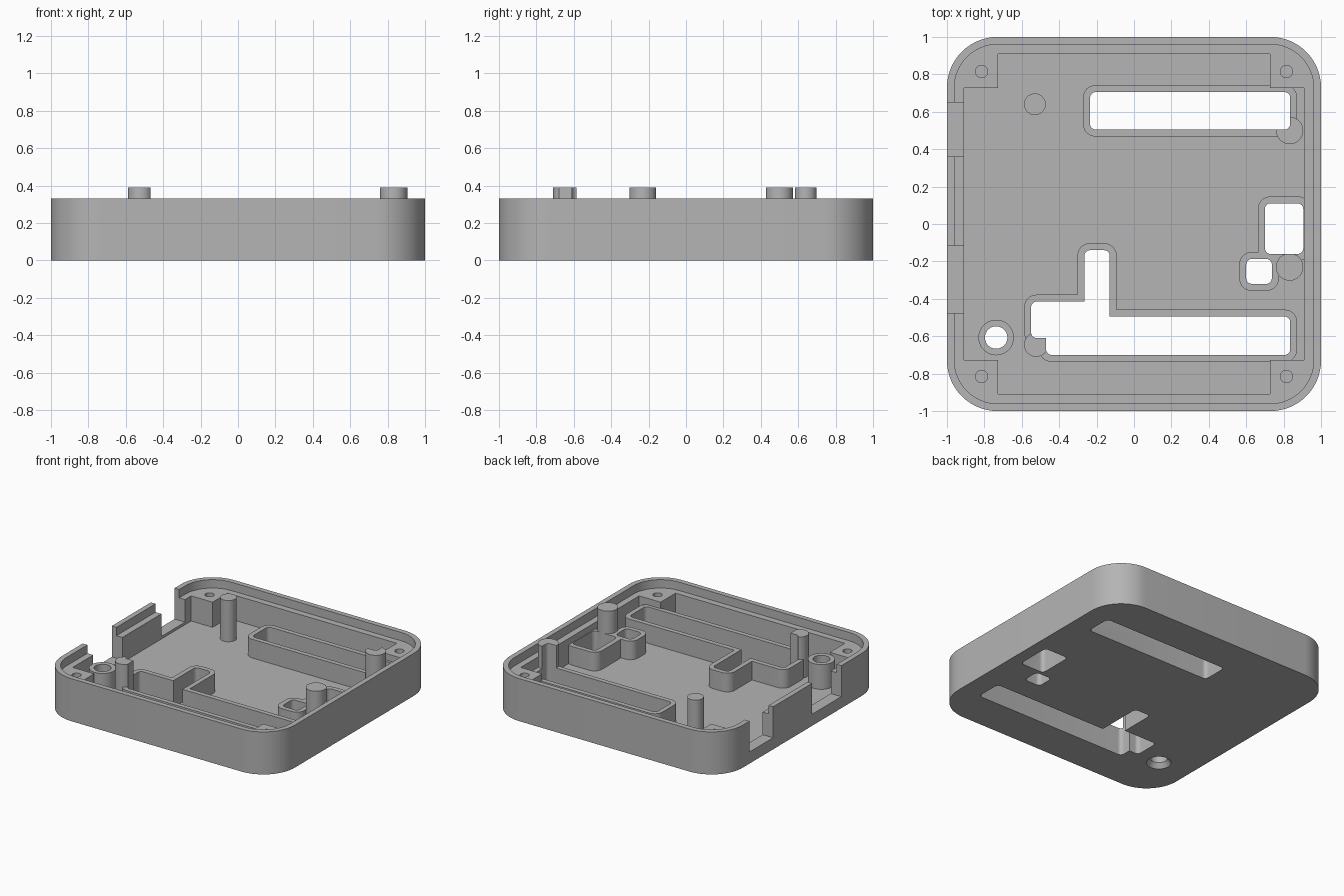
import bpy, bmesh, math
from mathutils import Vector

if "Cube" in bpy.data.objects:
    bpy.data.objects.remove(bpy.data.objects["Cube"], do_unlink=True)

HEIGHT, LEDGE, FLOOR, RIM, POST = 0.33, 0.265, 0.07, 0.215, 0.39
WALL = 0.037      # thickness of the raised rims round the openings
ROOT = 0.03       # raised parts start inside the floor

grey = bpy.data.materials.new("plain grey")
grey.use_nodes = True
grey.diffuse_color = (0.46, 0.46, 0.46, 1)
grey.node_tree.nodes["Principled BSDF"].inputs["Base Color"].default_value = grey.diffuse_color


def rect(x0, x1, y0, y1):
    return [(x0, y0), (x1, y0), (x1, y1), (x0, y1)]


def corners(points):
    """Each corner with its incoming and outgoing directions (counter-clockwise)."""
    pts = [Vector(p) for p in points]
    for i, p in enumerate(pts):
        yield p, (p - pts[i - 1]).normalized(), (pts[(i + 1) % len(pts)] - p).normalized()


def grow(points, d):
    """Offset a right-angled outline outwards."""
    return [p + d * (Vector((a.y, -a.x)) + Vector((b.y, -b.x))) for p, a, b in corners(points)]


def fillet(points, r, steps=8):
    """Round the convex corners of a right-angled outline."""
    out = []
    for p, a, b in corners(points):
        if r == 0 or a.x * b.y - a.y * b.x < 0:
            out.append(p)
            continue
        centre = p - a * r + b * r
        for k in range(steps + 1):
            t = math.pi / 2 * k / steps
            out.append(centre - b * r * math.cos(t) + a * r * math.sin(t))
    return out


def prism(name, outline, z0, z1):
    bm = bmesh.new()
    base = bm.faces.new([bm.verts.new((p[0], p[1], z0)) for p in outline])
    top = bmesh.ops.extrude_face_region(bm, geom=[base])["geom"]
    bmesh.ops.translate(bm, vec=(0, 0, z1 - z0),
                        verts=[v for v in top if isinstance(v, bmesh.types.BMVert)])
    return finish(name, bm)


def cone(name, x, y, z0, z1, r0, r1=None, sides=40):
    bm = bmesh.new()
    bmesh.ops.create_cone(bm, cap_ends=True, segments=sides, radius1=r0,
                          radius2=r0 if r1 is None else r1, depth=z1 - z0)
    bmesh.ops.translate(bm, vec=(x, y, (z0 + z1) / 2), verts=bm.verts)
    return finish(name, bm)


def finish(name, bm):
    bmesh.ops.recalc_face_normals(bm, faces=bm.faces)
    mesh = bpy.data.meshes.new(name)
    bm.to_mesh(mesh)
    bm.free()
    mesh.materials.append(grey)
    obj = bpy.data.objects.new(name, mesh)
    bpy.context.collection.objects.link(obj)
    return obj


# Outer tray body
case = prism("case_shell", fillet(rect(-1, 1, -1, 1), 0.27, 16), 0, HEIGHT)


def combine(tool, operation):
    mod = case.modifiers.new("combine", "BOOLEAN")
    mod.operation, mod.solver, mod.object = operation, "EXACT", tool
    bpy.context.view_layer.objects.active = case
    bpy.ops.object.modifier_apply(modifier=mod.name)
    bpy.data.objects.remove(tool, do_unlink=True)


def add(tool):
    combine(tool, "UNION")


def cut(tool):
    combine(tool, "DIFFERENCE")


# Lid ledge, then the cavity that leaves a block in each corner
cut(prism("ledge", fillet(rect(-0.96, 0.96, -0.96, 0.96), 0.23, 16), LEDGE, 0.6))
i, c = 0.91, 0.726
cavity = [(-c, -i), (c, -i), (c, -c), (i, -c), (i, c), (c, c),
          (c, i), (-c, i), (-c, c), (-i, c), (-i, -c), (-c, -c)]
cut(prism("cavity", cavity, FLOOR, 0.6))

# Openings in the floor, each with a raised rim
long_slot = rect(-0.235, 0.835, 0.505, 0.705)
stepped_slot = [(-0.47, -0.70), (0.835, -0.70), (0.835, -0.495), (-0.13, -0.495),
                (-0.13, -0.14), (-0.265, -0.14), (-0.265, -0.415), (-0.55, -0.415),
                (-0.55, -0.61), (-0.47, -0.61)]
side_window = rect(0.70, 0.905, -0.16, 0.11)
small_window = rect(0.60, 0.737, -0.32, -0.187)
openings = [long_slot, stepped_slot, side_window, small_window]

for outline in openings:
    rim = grow(outline, WALL)
    add(prism("opening_rim", fillet(rim, 0.065), ROOT, RIM))

# Support posts and the round boss
for x, y, r in [(-0.53, 0.64, 0.058), (0.832, 0.5, 0.073),
                (0.832, -0.23, 0.073), (-0.523, -0.645, 0.065)]:
    add(cone("support_post", x, y, ROOT, POST, r))
bx, by = -0.737, -0.607
add(cone("round_boss", bx, by, ROOT, LEDGE - 0.003, 0.095))

# Pierce the openings right through
for outline in openings:
    cut(prism("opening", fillet(outline, 0.03), -0.1, 0.6))
cut(cone("boss_hole", bx, by, -0.1, 0.6, 0.06))
cut(cone("boss_countersink", bx, by, -0.02, 0.04, 0.102, 0.057))

# Blind screw holes in the corner blocks
for sx in (-1, 1):
    for sy in (-1, 1):
        cut(cone("screw_hole", sx * 0.815, sy * 0.815, 0.1, 0.6, 0.033, sides=24))

# Two connector notches in the right wall
for y0, y1 in [(0.36, 0.65), (-0.475, -0.118)]:
    cut(prism("wall_notch", rect(-1.1, -0.9, y0, y1), FLOOR + 0.02, 0.6))

# Smooth curves, sharp edges
bpy.ops.object.select_all(action="DESELECT")
case.select_set(True)
bpy.context.view_layer.objects.active = case
bpy.ops.object.shade_smooth_by_angle(angle=math.radians(30))
